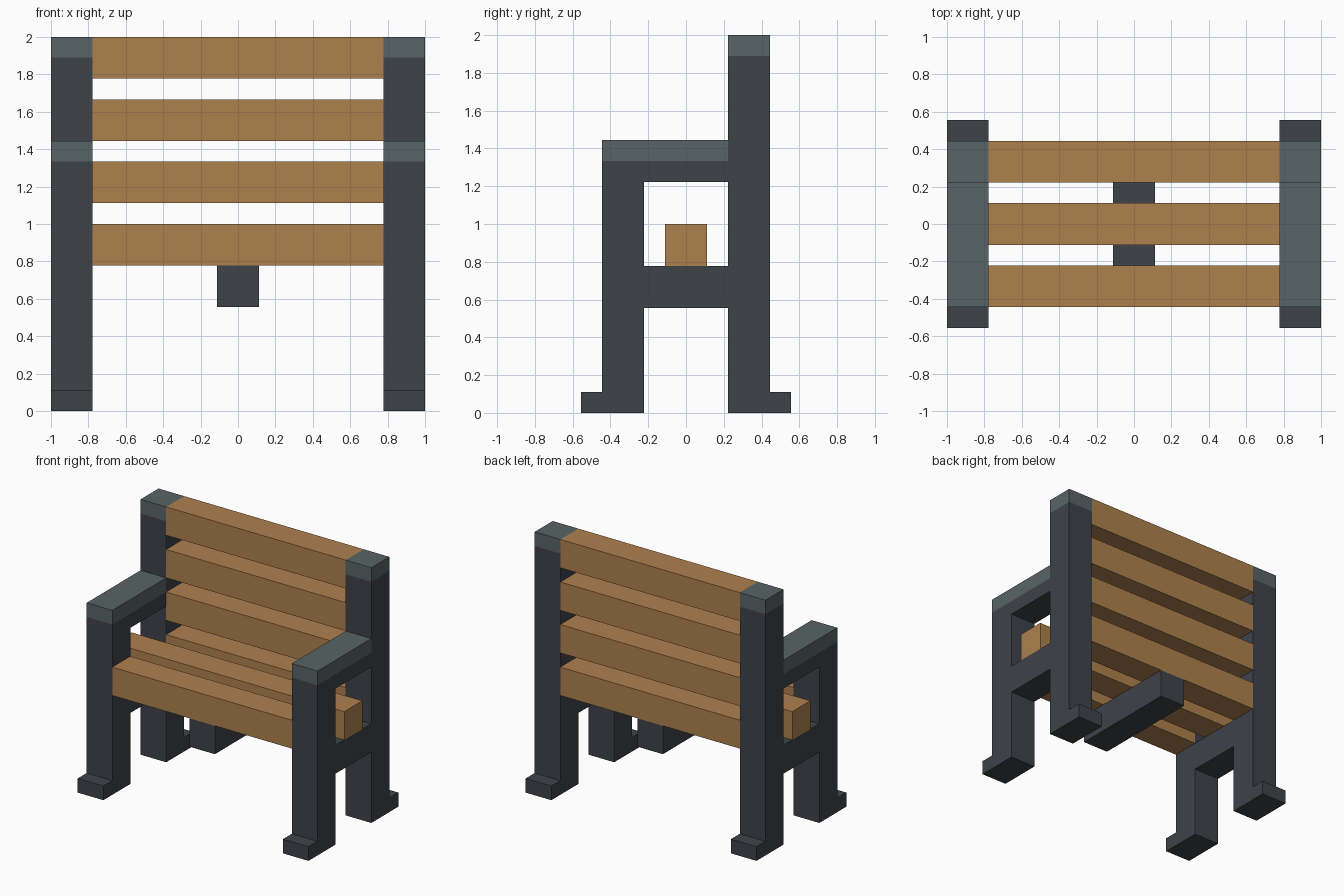
import bpy, bmesh
from mathutils import Matrix, Vector

if "Cube" in bpy.data.objects:
    bpy.data.objects.remove(bpy.data.objects["Cube"])

U = 1 / 9  # grid unit: every part sits on this grid


def material(name, rgb):
    lin = [(c / 255 / 12.92) if c < 11 else ((c / 255 + 0.055) / 1.055) ** 2.4 for c in rgb]
    m = bpy.data.materials.new(name)
    m.diffuse_color = (*lin, 1)
    m.use_nodes = True
    m.node_tree.nodes["Principled BSDF"].inputs["Base Color"].default_value = m.diffuse_color
    return m


WOOD = material("warm wood", (174, 129, 78))
IRON = material("dark iron", (62, 66, 73))
CAP = material("grey iron", (88, 100, 102))


def box(name, lo, hi, mat):
    """Box between two corners given in grid units."""
    lo, hi = Vector(lo) * U, Vector(hi) * U
    bm = bmesh.new()
    bmesh.ops.create_cube(bm, size=1, matrix=Matrix.Translation((lo + hi) / 2)
                          @ Matrix.Diagonal((*(hi - lo), 1)))
    me = bpy.data.meshes.new(name)
    bm.to_mesh(me)
    bm.free()
    me.materials.append(mat)
    ob = bpy.data.objects.new(name, me)
    bpy.context.collection.objects.link(ob)
    return ob


def plate(name, loops, x, half, mat):
    """Filled (y, z) profile with holes, extruded along x."""
    cu = bpy.data.curves.new(name + "_profile", 'CURVE')
    cu.dimensions, cu.fill_mode, cu.extrude = '2D', 'BOTH', half * U
    for pts in loops:
        sp = cu.splines.new('POLY')
        sp.points.add(len(pts) - 1)
        for p, (y, z) in zip(sp.points, pts):
            p.co = (y * U, z * U, 0, 1)
        sp.use_cyclic_u = True
    tmp = bpy.data.objects.new(name + "_profile", cu)
    bpy.context.collection.objects.link(tmp)
    dg = bpy.context.evaluated_depsgraph_get()
    me = bpy.data.meshes.new_from_object(tmp.evaluated_get(dg))
    bpy.data.objects.remove(tmp)
    bpy.data.curves.remove(cu)
    me.name = name
    # profile x, y and depth become world y, z and x
    me.transform(Matrix(((0, 0, 1, x * U), (1, 0, 0, 0), (0, 1, 0, 0), (0, 0, 0, 1))))
    bm = bmesh.new()
    bm.from_mesh(me)
    bmesh.ops.remove_doubles(bm, verts=bm.verts, dist=1e-4)
    bmesh.ops.recalc_face_normals(bm, faces=bm.faces)
    for f in bm.faces:
        f.smooth = False
    bm.to_mesh(me)
    bm.free()
    me.materials.clear()
    me.materials.append(mat)
    bpy.context.collection.objects.link(bpy.data.objects.new(name, me))


# Side frames: feet, legs, seat rail and arm in one profile, with an opening under the arm
outline = [(-5, 0), (-2, 0), (-2, 5), (2, 5), (2, 0), (5, 0), (5, 1), (4, 1),
           (4, 17), (2, 17), (2, 12), (-4, 12), (-4, 1), (-5, 1)]
opening = [(-2, 7), (2, 7), (2, 11), (-2, 11)]
for side, s in (("left", -1), ("right", 1)):
    plate(side + "_frame", [outline, opening], 8 * s, 1, IRON)
    x0, x1 = sorted((7 * s, 9 * s))
    box(side + "_armrest", (x0, -4, 12), (x1, 2, 13), CAP)
    box(side + "_post_cap", (x0, 2, 17), (x1, 4, 18), CAP)

# Seat slats: the middle one runs through the side openings
box("front_seat_slat", (-7, -4, 7), (7, -2, 9), WOOD)
box("middle_seat_slat", (-9, -1, 7), (9, 1, 9), WOOD)

# Backrest slats
for i in range(4):
    box(f"back_slat_{i + 1}", (-7, 2, 7 + 3 * i), (7, 4, 9 + 3 * i), WOOD)

# Beam under the seat
box("centre_beam", (-1, -4, 5), (1, 4, 7), IRON)
